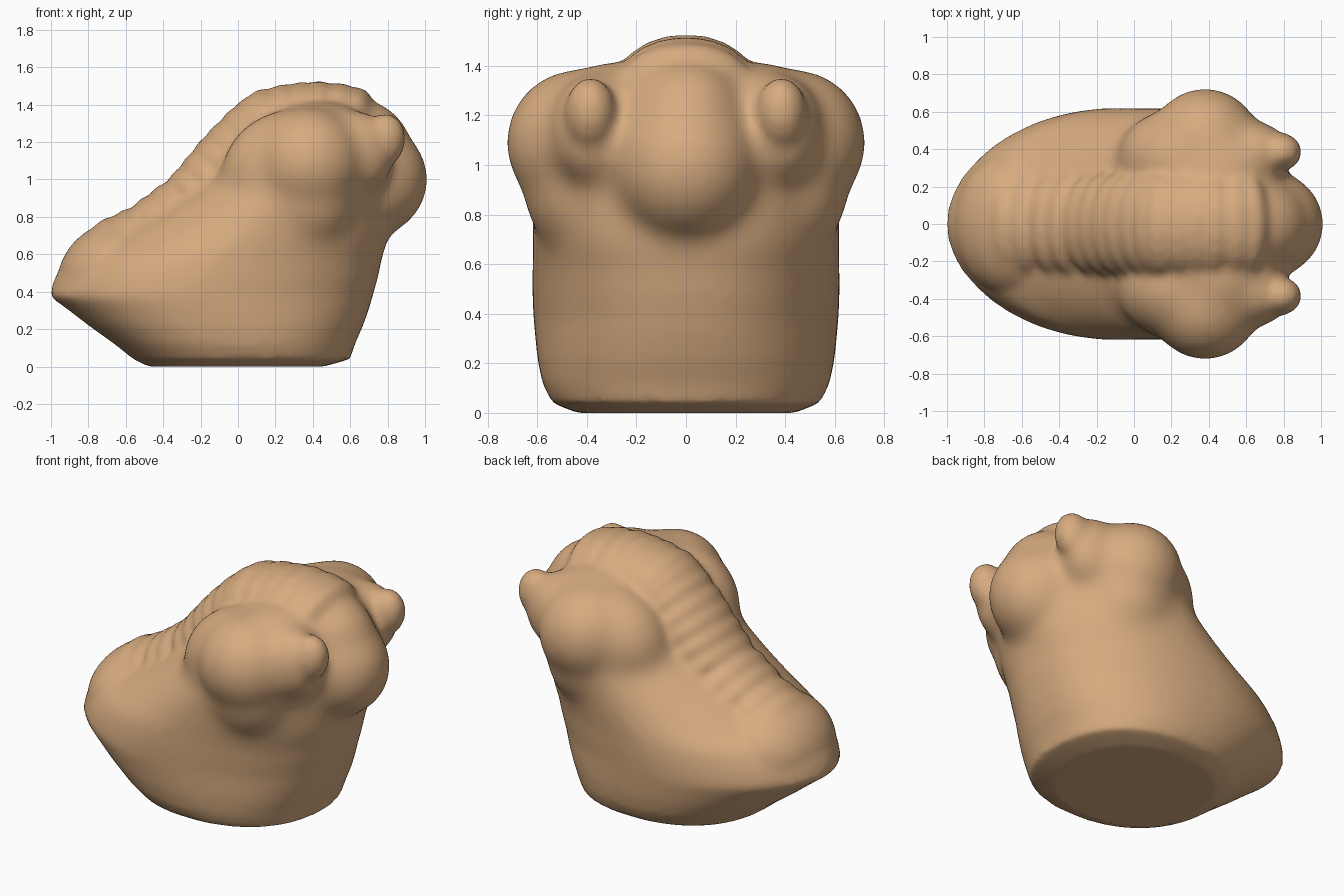
import bpy, bmesh, math
from mathutils import Vector

if "Cube" in bpy.data.objects:
    bpy.data.objects.remove(bpy.data.objects["Cube"])

tan = bpy.data.materials.new("warm tan")
tan.diffuse_color = (0.68, 0.41, 0.215, 1)
tan.use_nodes = True
tan.node_tree.nodes["Principled BSDF"].inputs["Base Color"].default_value = tan.diffuse_color


def ball(name, loc, rad, tilt=0):
    bpy.ops.mesh.primitive_uv_sphere_add(segments=40, ring_count=24, location=loc, rotation=(0, tilt, 0))
    ob = bpy.context.object
    ob.name = name
    ob.scale = rad
    return ob


def spow(v, e):
    return math.copysign(abs(v) ** e, v)


def fuse(target, others, rounds, floor):
    """Join parts into the target, skin them as one and soften all above the floor height."""
    bpy.ops.object.select_all(action='DESELECT')
    for ob in others + [target]:
        ob.select_set(True)
    bpy.context.view_layer.objects.active = target
    bpy.ops.object.join()
    mod = target.modifiers.new("fuse", 'REMESH')
    mod.mode = 'VOXEL'
    mod.voxel_size = 0.022
    mod.use_smooth_shade = True
    bpy.ops.object.convert(target='MESH')
    target.vertex_groups.clear()
    group = target.vertex_groups.new(name="soft")
    for v in target.data.vertices:
        group.add([v.index], min(1, max(0, (v.co.z - floor) / 0.25)), 'REPLACE')
    mod = target.modifiers.new("soften", 'SMOOTH')
    mod.factor = 0.5
    mod.iterations = rounds
    mod.vertex_group = "soft"
    bpy.ops.object.convert(target='MESH')


# Body: stacked rounded sections (z, back x, front x, half width, back squareness)
sections = [
    (0.00, -0.48, 0.46, 0.44, 2.2), (0.04, -0.56, 0.60, 0.54, 2.2),
    (0.12, -0.66, 0.625, 0.58, 2.2), (0.22, -0.80, 0.67, 0.60, 2.1),
    (0.32, -0.93, 0.705, 0.61, 2.0), (0.375, -1.01, 0.72, 0.615, 1.9),
    (0.48, -0.98, 0.75, 0.62, 1.85), (0.58, -0.90, 0.77, 0.62, 1.85),
    (0.68, -0.72, 0.80, 0.62, 1.8), (0.80, -0.51, 0.80, 0.62, 1.8),
    (0.93, -0.30, 0.79, 0.62, 1.8), (1.06, -0.13, 0.78, 0.61, 1.9),
    (1.20, 0.00, 0.77, 0.58, 2.0), (1.30, 0.11, 0.74, 0.53, 2.0),
    (1.37, 0.19, 0.68, 0.46, 2.0), (1.415, 0.28, 0.60, 0.34, 2.0),
]
bm = bmesh.new()
N = 56
rings = []
for z, xa, xb, hy, back in sections:
    ring = []
    for i in range(N):
        a = 2 * math.pi * i / N
        n = back if math.cos(a) < 0 else 2.25
        x = (xa + xb) / 2 + (xb - xa) / 2 * spow(math.cos(a), 2 / n)
        ring.append(bm.verts.new((x, hy * spow(math.sin(a), 2 / n), z)))
    rings.append(ring)
for lo, hi in zip(rings, rings[1:]):
    for i in range(N):
        j = (i + 1) % N
        bm.faces.new((lo[i], lo[j], hi[j], hi[i]))
bm.faces.new(rings[0][::-1])
bm.faces.new(rings[-1])
me = bpy.data.meshes.new("body")
bm.to_mesh(me)
bm.free()
body = bpy.data.objects.new("body", me)
bpy.context.collection.objects.link(body)

# Cheeks, snout and brow melt deeply into the body
soft = [ball("snout", (0.66, 0, 1.00), (0.36, 0.31, 0.325)),
        ball("brow", (0.58, 0, 1.17), (0.35, 0.28, 0.28))]
for s in (-1, 1):
    soft.append(ball("cheek", (0.38, s * 0.43, 1.09), (0.30, 0.30, 0.30)))
    soft.append(ball("cheek_back", (0.24, s * 0.34, 1.06), (0.35, 0.28, 0.30), -0.6))
    soft.append(ball("ear_root", (0.65, s * 0.38, 1.14), (0.19, 0.17, 0.23)))
    soft.append(ball("cheek_base", (0.37, s * 0.41, 0.92), (0.28, 0.25, 0.30)))
fuse(body, soft, 45, 0.5)

# Paired ears
parts = []
for s in (-1, 1):
    parts.append(ball("ear", (0.775, s * 0.385, 1.205), (0.12, 0.105, 0.15), 0.25))
# Snout tip keeps its reach
parts.append(ball("snout_tip", (0.70, 0, 0.99), (0.305, 0.27, 0.29)))

# Tail lobe at the lower end of the crest
parts.append(ball("tail", (-0.66, 0, 0.51), (0.32, 0.38, 0.26), -0.55))

# Crest: overlapping ribs along the back outline
outline = [Vector(p) for p in [(-0.72, 0.79), (-0.58, 0.855), (-0.37, 1.01), (-0.17, 1.25),
                               (-0.02, 1.40), (0.10, 1.48), (0.25, 1.515), (0.42, 1.53),
                               (0.58, 1.515), (0.76, 1.46)]]
step, left = 0.11, 0.0
for a, b in zip(outline, outline[1:]):
    d = b - a
    length = d.length
    d.normalize()
    normal = Vector((-d.y, d.x))
    while left < length:
        p = a + d * left - normal * 0.19
        parts.append(ball("crest_rib", (p.x, 0, p.y), (0.12, 0.28, 0.19), -math.atan2(d.y, d.x)))
        left += step
    left -= length

# Fuse everything into one soft sculpted skin
fuse(body, parts, 10, 0.0)
body.data.materials.clear()
body.data.materials.append(tan)

# Stand it on the ground
low = min(v.co.z for v in body.data.vertices)
for v in body.data.vertices:
    v.co.z -= low
